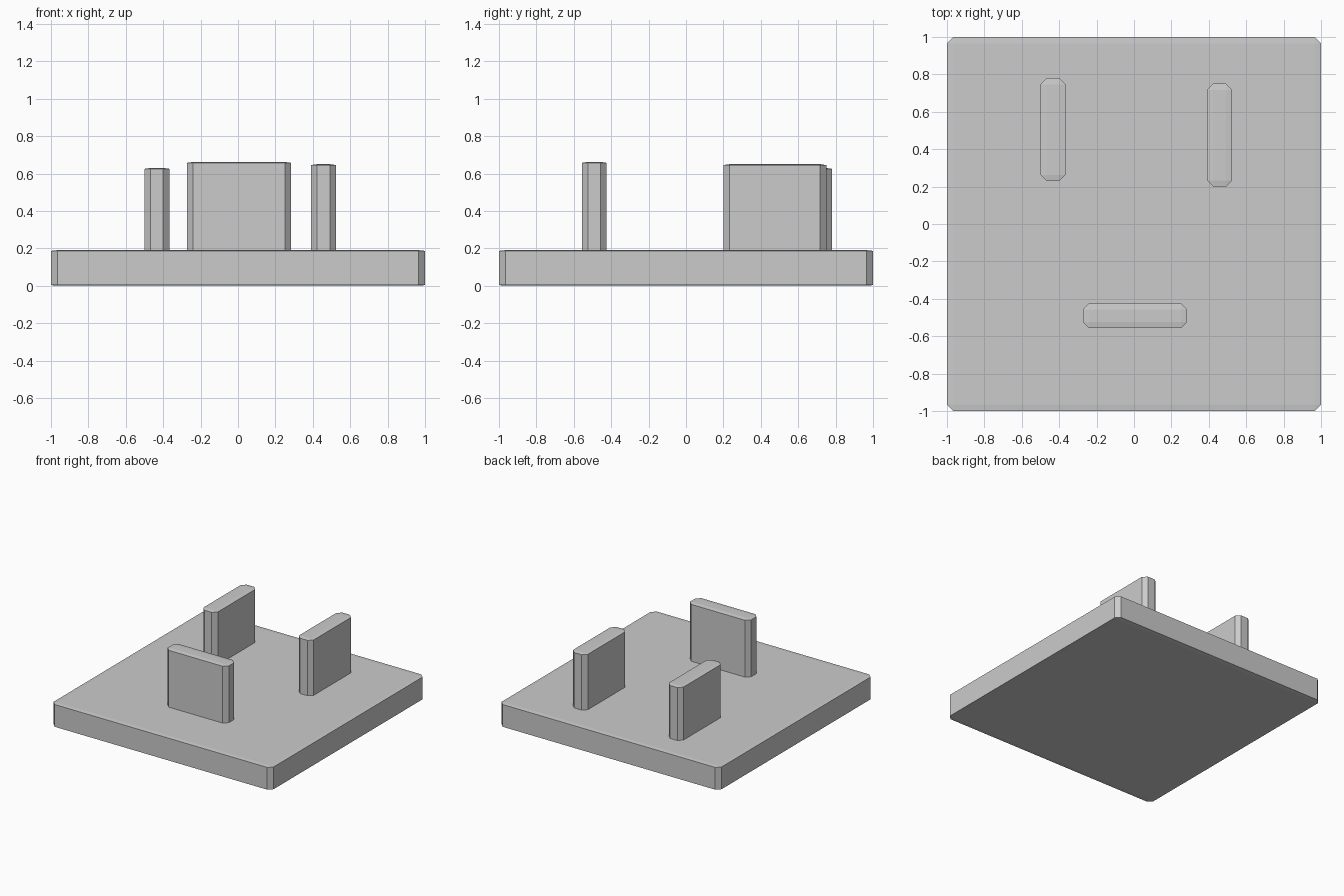
import bpy, bmesh
from mathutils import Vector

if "Cube" in bpy.data.objects:
    bpy.data.objects.remove(bpy.data.objects["Cube"])


def chamfered_box(name, lo, hi, c, cz):
    """Box with chamfers c wide in plan and cz high on the top and bottom rims."""
    lo, hi = Vector(lo), Vector(hi)
    size, mid = hi - lo, (lo + hi) / 2
    squash = cz / c
    bm = bmesh.new()
    bmesh.ops.create_cube(bm, size=1)
    bmesh.ops.scale(bm, verts=bm.verts, vec=(size.x, size.y, size.z / squash))
    bmesh.ops.bevel(bm, geom=bm.edges[:], offset=c, segments=1,
                    affect='EDGES', profile=0.5)
    bmesh.ops.scale(bm, verts=bm.verts, vec=(1, 1, squash))
    mesh = bpy.data.meshes.new(name)
    bm.to_mesh(mesh)
    bm.free()
    obj = bpy.data.objects.new(name, mesh)
    obj.location = mid
    bpy.context.collection.objects.link(obj)
    return obj


# Flat square base plate
chamfered_box("base_plate", (-1, -1, 0), (1, 1, 0.19), 0.034, 0.0035)

# Upright prongs, rooted inside the plate: x range, y range, top height
prongs = {
    "left_prong": ((-0.5, -0.367), (0.23, 0.78), 0.63),
    "right_prong": ((0.39, 0.525), (0.20, 0.75), 0.65),
    "front_prong": ((-0.273, 0.284), (-0.557, -0.424), 0.662),
}
for name, (x, y, top) in prongs.items():
    chamfered_box(name, (x[0], y[0], 0.12), (x[1], y[1], top), 0.033, 0.005)
